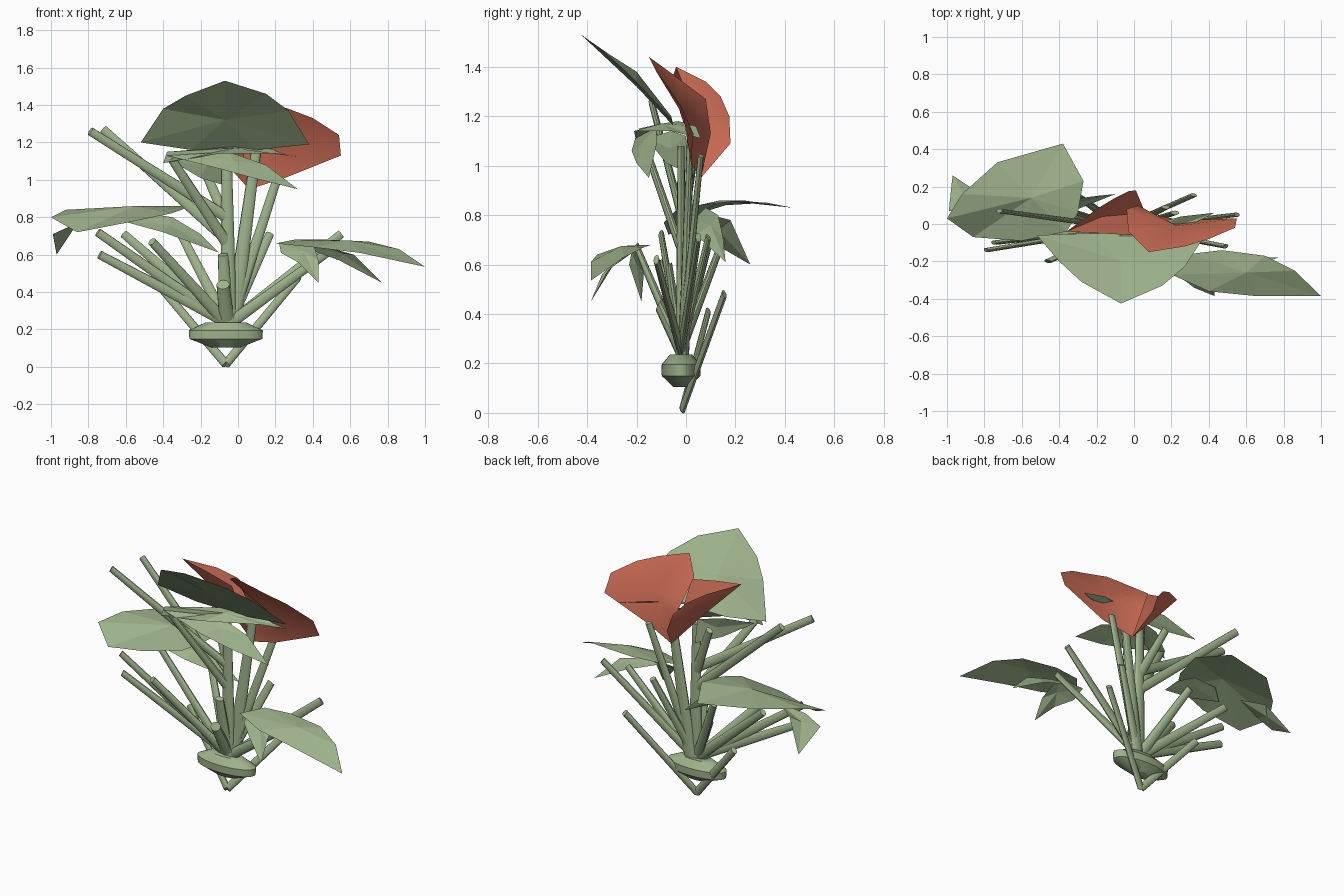
import bpy, bmesh, math
from mathutils import Vector


def material(name, rgb):
    m = bpy.data.materials.new(name)
    m.diffuse_color = (*rgb, 1)
    return m


GREEN = material("leaf green", (0.34, 0.45, 0.26))
RED = material("petal red", (0.60, 0.15, 0.09))


def finish(name, bm, mat, smooth=False):
    me = bpy.data.meshes.new(name)
    bm.to_mesh(me)
    bm.free()
    me.materials.append(mat)
    ob = bpy.data.objects.new(name, me)
    bpy.context.collection.objects.link(ob)
    if smooth:
        bpy.context.view_layer.objects.active = ob
        ob.select_set(True)
        bpy.ops.object.shade_smooth_by_angle(angle=math.radians(40))
        ob.select_set(False)
    return ob


FLAT = 0.5  # stems are oval, flattened front to back


def stem(name, a, b, r1=0.032, r2=0.023):
    """Tapered oval stem from a to b."""
    a, b = (Vector((p[0], p[1] / FLAT, p[2])) for p in (a, b))
    d = b - a
    bm = bmesh.new()
    bmesh.ops.create_cone(bm, cap_ends=True, segments=12, radius1=r1,
                          radius2=r2, depth=d.length)
    bm.transform(d.to_track_quat('Z', 'Y').to_matrix().to_4x4())
    bmesh.ops.translate(bm, vec=(a + b) / 2, verts=bm.verts)
    bmesh.ops.scale(bm, vec=(1, FLAT, 1), verts=bm.verts)
    finish(name, bm, GREEN, True)


def sheet(name, centre, outline, mat=GREEN):
    """Thin faceted sheet: a fan from a raised centre point."""
    bm = bmesh.new()
    c = bm.verts.new(centre)
    ring = [bm.verts.new(p) for p in outline]
    for i, v in enumerate(ring):
        bm.faces.new((c, v, ring[(i + 1) % len(ring)]))
    finish(name, bm, mat, mat is RED)


# Flattened bulb: stacked ellipses
bm = bmesh.new()
rings = []
for r, z in [(0.08, 0.105), (0.195, 0.15), (0.198, 0.195), (0.11, 0.237)]:
    rings.append([bm.verts.new((-0.065 + r * math.cos(t * math.tau / 24),
                                -0.02 + 0.4 * r * math.sin(t * math.tau / 24), z))
                  for t in range(24)])
for lo, hi in zip(rings, rings[1:]):
    for i in range(24):
        j = (i + 1) % 24
        bm.faces.new((lo[i], lo[j], hi[j], hi[i]))
bm.faces.new(rings[0][::-1])
bm.faces.new(rings[-1])
finish("bulb", bm, GREEN, True)

# Main stems
stem("main_stem", (-0.05, -0.02, 0.2), (-0.06, -0.02, 1.08), 0.045, 0.028)
stem("flower_stem", (-0.03, -0.01, 0.22), (0.10, 0.02, 1.18), 0.045, 0.026)
stem("front_stub", (-0.06, -0.02, 0.25), (-0.08, -0.07, 0.60), 0.04, 0.028)
stem("front_peg", (-0.06, -0.02, 0.25), (-0.08, -0.11, 0.44), 0.04, 0.035)

# Root stems crossing below the bulb
for i, tip in enumerate([(-0.40, 0.09, 0.41), (0.32, 0.155, 0.48)]):
    stem(f"root_stem_{i}", (-0.065, -0.015, 0.015), tip, 0.024, 0.022)

# Low stems fanning out of the bulb
for i, tip in enumerate([(-0.75, -0.10, 0.72), (-0.74, -0.10, 0.60),
                         (-0.61, 0.10, 0.71), (-0.46, -0.20, 0.67),
                         (-0.30, 0.15, 0.70), (0.17, 0.09, 0.71),
                         (0.49, -0.12, 0.62), (0.55, 0.05, 0.71),
                         (0.22, 0.06, 1.04)]):
    s = max(-1, min(1, tip[0] * 2))
    stem(f"low_stem_{i}", (-0.05 + 0.03 * s, -0.02, 0.25), tip)

# High stems branching off the main stem
for i, (z, tip) in enumerate([(0.80, (-0.79, -0.14, 1.26)),
                              (0.68, (-0.72, 0.07, 1.27)),
                              (0.66, (-0.36, -0.18, 1.12)),
                              (0.78, (-0.20, 0.05, 1.10))]):
    stem(f"high_stem_{i}", (-0.06, -0.02, z), tip, 0.03, 0.023)

# Left leaf group
sheet("left_leaf", (-0.55, 0.14, 0.86),
      [(-1.0, 0.03, 0.80), (-0.92, 0.16, 0.84), (-0.73, 0.33, 0.85),
       (-0.38, 0.43, 0.83), (-0.27, 0.23, 0.86), (-0.30, 0.06, 0.84),
       (-0.36, -0.04, 0.82), (-0.60, -0.09, 0.77), (-0.86, -0.07, 0.72)])
sheet("left_flap", (-0.90, 0.13, 0.74),
      [(-0.97, 0.26, 0.60), (-0.99, 0.07, 0.71), (-0.88, 0.06, 0.76),
       (-0.72, 0.10, 0.80), (-0.85, 0.18, 0.78)])
sheet("left_inner_leaf", (-0.37, 0.10, 0.76),
      [(-0.62, 0.03, 0.78), (-0.40, 0.04, 0.72), (-0.10, 0.16, 0.61),
       (-0.20, 0.15, 0.71), (-0.35, 0.13, 0.80), (-0.55, 0.08, 0.83)])

# Right leaf group
sheet("right_leaf", (0.60, -0.26, 0.675),
      [(0.20, -0.27, 0.66), (0.30, -0.16, 0.68), (0.47, -0.14, 0.68),
       (0.70, -0.17, 0.67), (0.86, -0.25, 0.63), (1.0, -0.385, 0.535),
       (0.65, -0.385, 0.61), (0.40, -0.36, 0.64)])
sheet("right_back_leaf", (0.56, -0.20, 0.605),
      [(0.32, -0.20, 0.65), (0.54, -0.17, 0.57), (0.77, -0.18, 0.45),
       (0.62, -0.23, 0.60), (0.44, -0.22, 0.65)])
sheet("right_front_leaf", (0.35, -0.28, 0.62),
      [(0.22, -0.20, 0.66), (0.23, -0.27, 0.61), (0.32, -0.34, 0.56),
       (0.43, -0.385, 0.45), (0.43, -0.32, 0.57), (0.40, -0.20, 0.67)])

# Top leaf group
sheet("top_leaf", (-0.07, -0.20, 1.32),
      [(-0.52, -0.06, 1.20), (-0.40, -0.20, 1.38), (-0.28, -0.31, 1.45),
       (-0.07, -0.425, 1.53), (0.15, -0.33, 1.46), (0.27, -0.23, 1.37),
       (0.38, -0.06, 1.19), (0.10, -0.05, 1.16), (-0.25, -0.05, 1.16)])
sheet("top_strip_leaf", (-0.02, -0.10, 1.17),
      [(-0.40, -0.20, 1.09), (-0.38, -0.19, 1.15), (0.0, -0.03, 1.18),
       (0.25, 0.04, 1.16), (0.43, 0.06, 1.11), (0.20, -0.06, 1.14),
       (-0.10, -0.21, 1.14)])
sheet("top_front_leaf", (-0.02, -0.17, 1.10),
      [(-0.38, -0.20, 1.13), (-0.10, -0.22, 1.06), (0.08, -0.20, 1.01),
       (0.32, -0.15, 0.95), (0.15, -0.12, 1.08), (-0.05, -0.12, 1.15)])
sheet("top_back_leaf", (-0.17, -0.06, 1.07),
      [(-0.37, -0.16, 1.11), (-0.20, -0.08, 1.01), (-0.07, 0.01, 0.97),
       (-0.08, 0.0, 1.12), (-0.22, -0.06, 1.14)])

# Flower: right petal, then the two walls of the folded left petal
sheet("right_petal", (0.23, -0.01, 1.2),
      [(0.06, 0.06, 0.95), (0.02, 0.10, 1.13), (-0.04, 0.08, 1.27),
       (-0.03, -0.04, 1.36), (0.08, -0.15, 1.44), (0.27, -0.12, 1.38),
       (0.40, -0.08, 1.33), (0.54, -0.02, 1.24), (0.55, 0.03, 1.13),
       (0.25, 0.02, 1.01)], RED)
sheet("left_petal_front", (-0.12, 0.0, 1.24),
      [(0.06, 0.06, 0.95), (-0.17, 0.04, 1.20), (-0.36, -0.04, 1.40),
       (-0.18, -0.05, 1.37), (0.0, -0.06, 1.33)], RED)
sheet("left_petal_back", (-0.10, 0.11, 1.19),
      [(0.06, 0.06, 0.95), (0.01, 0.18, 1.09), (-0.03, 0.175, 1.20),
       (-0.10, 0.14, 1.28), (-0.20, 0.08, 1.34), (-0.36, -0.04, 1.40),
       (-0.17, 0.04, 1.20)], RED)
